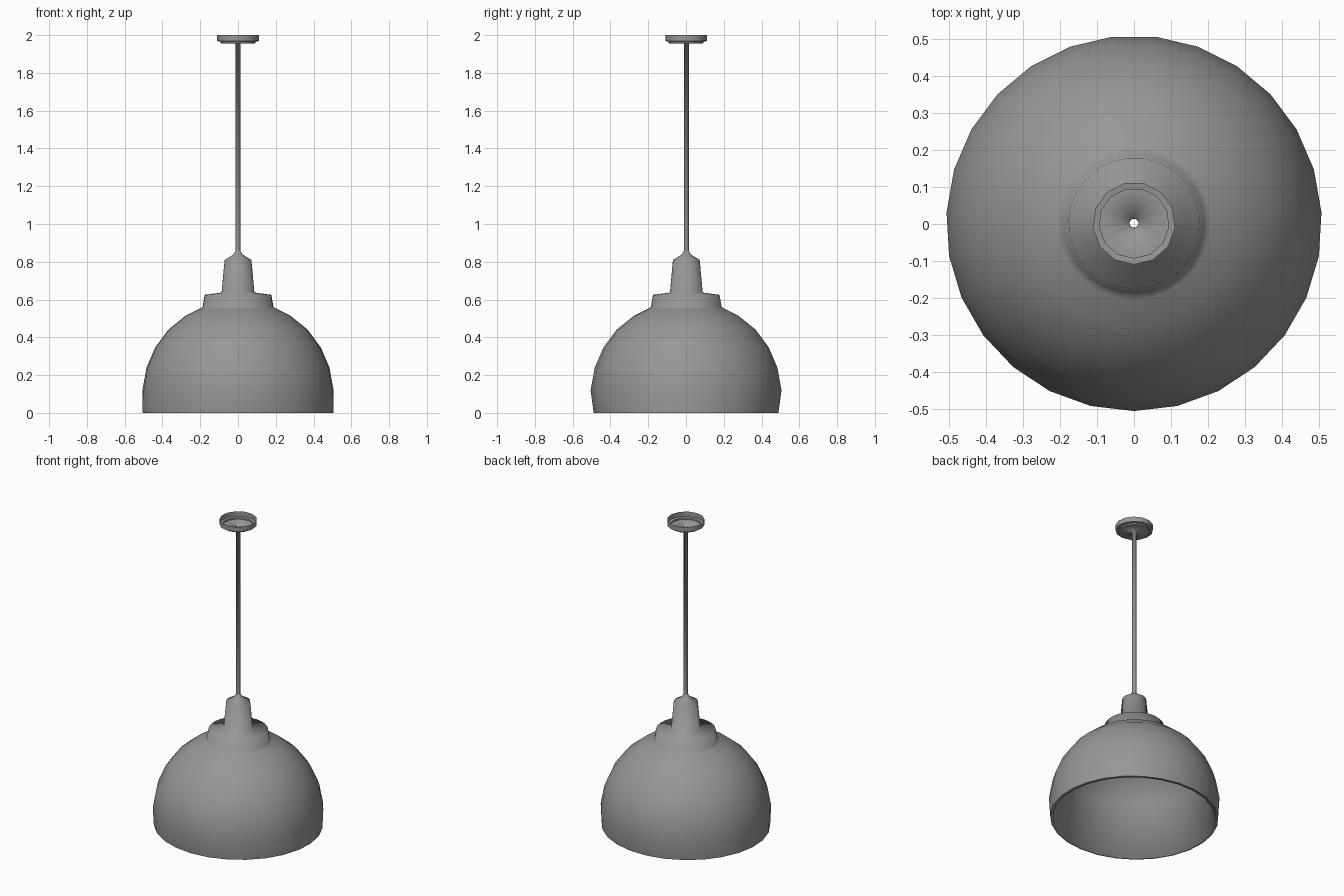
import bpy
import math

if "Cube" in bpy.data.objects:
    bpy.data.objects.remove(bpy.data.objects["Cube"])

CENTRE_Y = 0.002  # odd-sided rings sit slightly off the bounding centre

grey = bpy.data.materials.new("dark_grey")
grey.diffuse_color = (0.31, 0.31, 0.31, 1)
grey.use_nodes = True
grey.node_tree.nodes["Principled BSDF"].inputs["Base Color"].default_value = grey.diffuse_color


def lathe(name, profile, sides, sharp_rings=()):
    """Revolve (radius, z[, y scale]) points, smooth except across the given rings."""
    verts, faces = [], []
    for p in profile:
        r, z = p[0], p[1]
        sy = p[2] if len(p) > 2 else 1.0
        for k in range(sides):
            a = -math.pi / 2 + 2 * math.pi * k / sides
            verts.append((r * math.cos(a), r * sy * math.sin(a) + CENTRE_Y, z))
    for i in range(len(profile) - 1):
        for k in range(sides):
            n = (k + 1) % sides
            a, b = i * sides, (i + 1) * sides
            faces.append((a + k, b + k, b + n, a + n))
    mesh = bpy.data.meshes.new(name)
    mesh.from_pydata(verts, [], faces)
    for poly in mesh.polygons:
        poly.use_smooth = True
        poly.flip()
    for e in mesh.edges:
        rings = {v // sides for v in e.vertices}
        if len(rings) == 1 and rings & set(sharp_rings):
            e.use_edge_sharp = True
    mesh.update()
    mesh.materials.append(grey)
    obj = bpy.data.objects.new(name, mesh)
    bpy.context.collection.objects.link(obj)
    return obj


# Dome with collar and socket cap from the top down, then rim and inner wall back up
outer = [(0.012, 0.86), (0.025, 0.838), (0.071, 0.81), (0.087, 0.637),
         (0.177, 0.625), (0.188, 0.56), (0.206, 0.55), (0.277, 0.515), (0.37, 0.44),
         (0.44, 0.345), (0.485, 0.24), (0.507, 0.12), (0.506, 0.0, 0.97)]
# the inner wall has fewer, taller bands than the outside
inner = [(0.488, 0.0, 0.97), (0.424, 0.336), (0.267, 0.5), (0.175, 0.547)]
lathe("lamp_shade", outer + inner, 27, (len(outer) - 1,))

# Ceiling cup, open at the top, running into the hollow hanging rod
lathe("canopy_and_rod",
      [(0.1115, 2.0), (0.1115, 1.968), (0.0945, 1.966), (0.0945, 1.957),
       (0.013, 1.955), (0.013, 0.84)], 13, (1, 2, 3))
